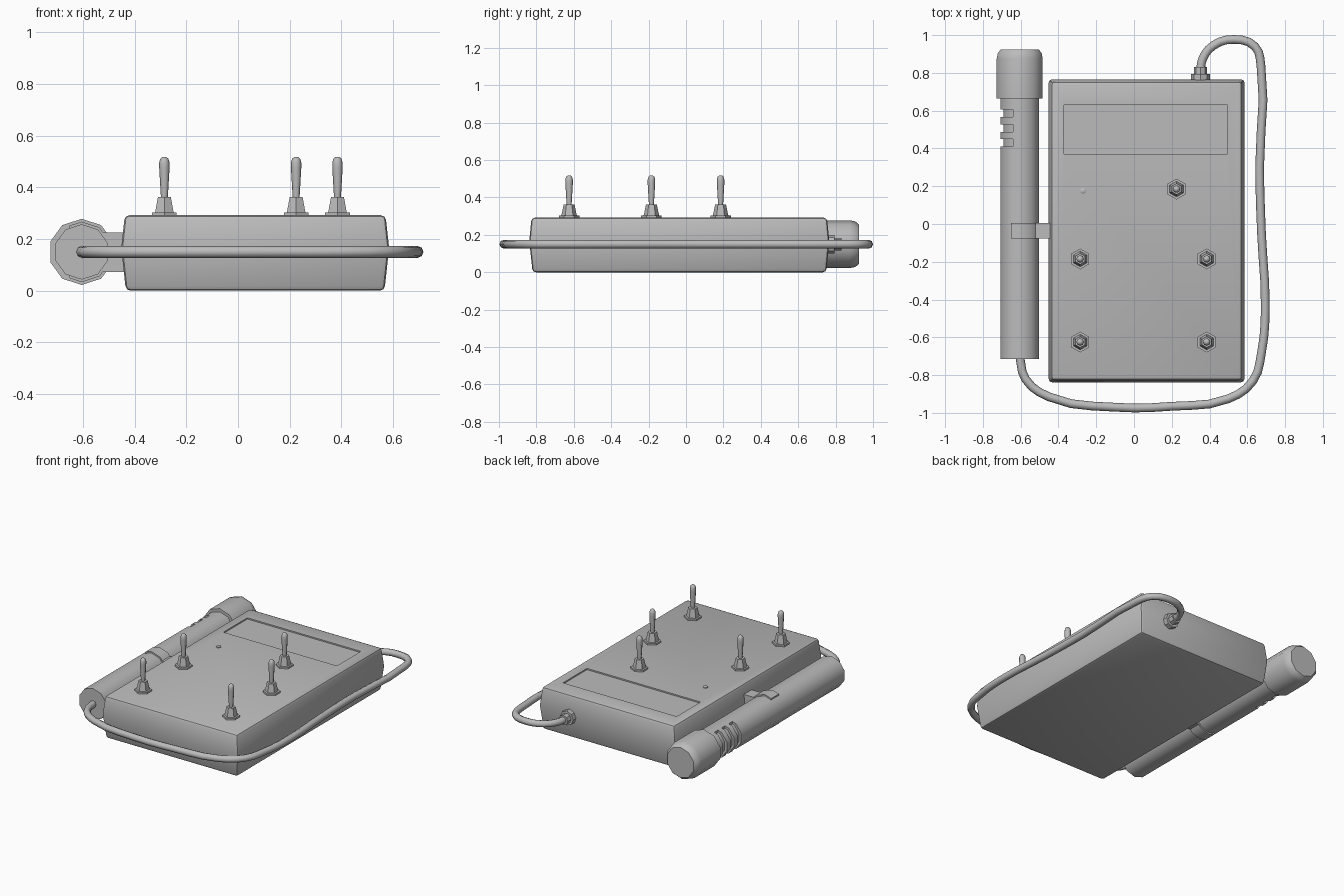
import bpy, bmesh, math
from mathutils import Vector

cube = bpy.data.objects.get("Cube")
if cube:
    bpy.data.objects.remove(cube, do_unlink=True)

grey = bpy.data.materials.new("plain grey")
grey.use_nodes = True
grey.diffuse_color = (0.5, 0.5, 0.5, 1)
grey.node_tree.nodes["Principled BSDF"].inputs["Base Color"].default_value = (0.5, 0.5, 0.5, 1)


def activate(ob):
    bpy.ops.object.select_all(action='DESELECT')
    ob.select_set(True)
    bpy.context.view_layer.objects.active = ob


def smooth(ob, degrees=40):
    activate(ob)
    bpy.ops.object.shade_smooth_by_angle(angle=math.radians(degrees))


def finish(name, bm):
    bmesh.ops.recalc_face_normals(bm, faces=bm.faces)
    mesh = bpy.data.meshes.new(name)
    bm.to_mesh(mesh)
    bm.free()
    mesh.materials.append(grey)
    ob = bpy.data.objects.new(name, mesh)
    bpy.context.collection.objects.link(ob)
    return ob


def loft(bm, rings):
    """Skin closed rings of points and cap both ends."""
    loops = [[bm.verts.new(p) for p in ring] for ring in rings]
    for a, b in zip(loops, loops[1:]):
        for i in range(len(a)):
            j = (i + 1) % len(a)
            bm.faces.new((a[i], a[j], b[j], b[i]))
    bm.faces.new(loops[0])
    bm.faces.new(loops[-1])


def lathe(name, profile, sides, at, axis='Z', angle=40):
    """Turn (radius, distance) pairs about an axis through a point."""
    rings = []
    for r, h in profile:
        ring = []
        for i in range(sides):
            a = math.pi / 2 + 2 * math.pi * i / sides
            u, v = r * math.cos(a), r * math.sin(a)
            ring.append(Vector(at) + Vector((u, v, h) if axis == 'Z' else (u, h, v)))
        rings.append(ring)
    bm = bmesh.new()
    loft(bm, rings)
    ob = finish(name, bm)
    smooth(ob, angle)
    return ob


def rect(x0, x1, y0, y1, z):
    return [(x0, y0, z), (x1, y0, z), (x1, y1, z), (x0, y1, z)]


def block(name, x, y, z):
    bm = bmesh.new()
    loft(bm, [rect(*x, *y, h) for h in z])
    return finish(name, bm)


def cut(ob, cutter):
    mod = ob.modifiers.new("cut", 'BOOLEAN')
    mod.operation = 'DIFFERENCE'
    mod.solver = 'EXACT'
    mod.object = cutter
    activate(ob)
    bpy.ops.object.modifier_apply(modifier=mod.name)
    bpy.data.objects.remove(cutter, do_unlink=True)


# Control box: two tapered halves with softened edges
bm = bmesh.new()
loft(bm, [rect(-0.434, 0.567, -0.82, 0.75, 0),
          rect(-0.452, 0.585, -0.838, 0.766, 0.165),
          rect(-0.438, 0.571, -0.826, 0.754, 0.292)])
box = finish("control_box", bm)
bevel = box.modifiers.new("soft edges", 'BEVEL')
bevel.width = 0.018
bevel.segments = 2
bevel.limit_method = 'ANGLE'
activate(box)
bpy.ops.object.modifier_apply(modifier=bevel.name)

# Shallow recessed label panel in the top
cut(box, block("panel_cutter", (-0.37, 0.495), (0.37, 0.63), (0.283, 0.4)))
smooth(box, 30)

# Indicator lamp
lathe("indicator_lamp", [(0.016, 0.285), (0.016, 0.297), (0.01, 0.301)], 8, (-0.27, 0.175, 0))

# Toggle switches
spots = [(0.225, 0.185)] + [(x, y) for x in (-0.285, 0.385) for y in (-0.185, -0.625)]
for x, y in spots:
    lathe("switch_nut", [(0.055, 0.285), (0.055, 0.303)], 6, (x, y, 0), angle=30)
    lathe("switch_collar", [(0.042, 0.3), (0.029, 0.362)], 6, (x, y, 0), angle=30)
    lathe("switch_lever", [(0.013, 0.355), (0.02, 0.475), (0.02, 0.495),
                           (0.016, 0.51), (0.007, 0.518)], 8, (x, y, 0), angle=50)

# Handset grip with three grooves on its outer side
HX, HZ = -0.605, 0.15
grip = lathe("handset_grip", [(0.107, -0.715), (0.107, 0.68)], 10, (HX, 0, HZ), 'Y')
for y in (0.43, 0.508, 0.586):
    cut(grip, block("groove_cutter", (-0.8, -0.64), (y - 0.02, y + 0.02), (-0.1, 0.4)))
smooth(grip)
lathe("groove_floor", [(0.09, 0.38), (0.09, 0.64)], 10, (HX, 0, HZ), 'Y')

# Handset head with a rounded end
lathe("handset_head", [(0.128, 0.665), (0.128, 0.875), (0.122, 0.905),
                       (0.105, 0.925)], 10, (HX, 0, HZ), 'Y')

# Holder clip: open band around the grip plus an arm to the box
clip = lathe("clip_band", [(0.117, -0.078), (0.117, 0.006)], 10, (HX, 0, HZ), 'Y')
cut(clip, block("clip_cutter", (-0.8, -0.652), (-0.2, 0.2), (-0.1, 0.5)))
smooth(clip)
block("clip_arm", (-0.54, -0.43), (-0.078, 0.006), (0.073, 0.225))

# Cable gland on the back of the box
lathe("cable_gland", [(0.05, 0.74), (0.05, 0.795)], 8, (0.352, 0, 0.15), 'Y')
lathe("cable_sleeve", [(0.034, 0.79), (0.034, 0.832)], 8, (0.352, 0, 0.15), 'Y')

# Cable looping from the handset round to the gland
path = [(-0.605, -0.70), (-0.575, -0.82), (-0.45, -0.915), (-0.1, -0.97), (0.2, -0.965),
        (0.5, -0.925), (0.63, -0.83), (0.675, -0.68), (0.695, -0.45), (0.675, -0.05),
        (0.665, 0.3), (0.672, 0.84), (0.64, 0.94), (0.53, 0.977), (0.42, 0.945),
        (0.362, 0.87), (0.352, 0.80)]
curve = bpy.data.curves.new("cable", 'CURVE')
curve.dimensions = '3D'
curve.bevel_depth = 0.023
curve.bevel_resolution = 2
curve.resolution_u = 3
spline = curve.splines.new('BEZIER')
spline.bezier_points.add(len(path) - 1)
for point, (x, y) in zip(spline.bezier_points, path):
    point.co = (x, y, HZ)
    point.handle_left_type = point.handle_right_type = 'AUTO'
curve.materials.append(grey)
cable = bpy.data.objects.new("cable", curve)
bpy.context.collection.objects.link(cable)
activate(cable)
bpy.ops.object.convert(target='MESH')
smooth(bpy.context.view_layer.objects.active, 60)
